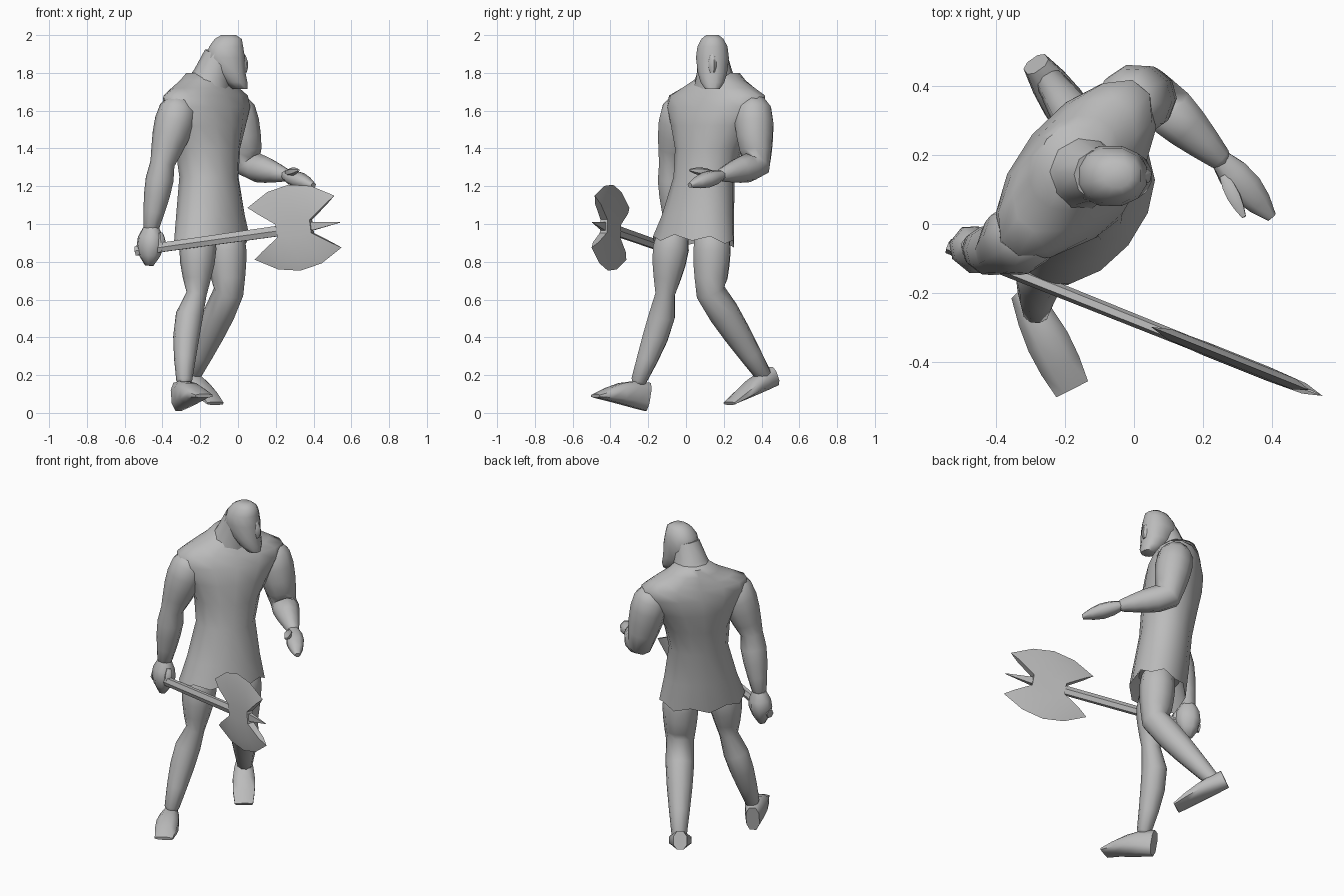
import bpy, bmesh, math
from mathutils import Vector

if "Cube" in bpy.data.objects:
    bpy.data.objects.remove(bpy.data.objects["Cube"])

shade = .5
grey = bpy.data.materials.new("plain_grey")
grey.use_nodes = True
grey.diffuse_color = (shade, shade, shade, 1)
grey.node_tree.nodes["Principled BSDF"].inputs["Base Color"].default_value = grey.diffuse_color

UP = Vector((0, 0, 1))
SIDE = Vector((.63, .77, 0))        # towards the figure's left
FORWARD = SIDE.cross(UP)


def finish(name, bm, sharp_angle):
    bmesh.ops.recalc_face_normals(bm, faces=bm.faces)
    mesh = bpy.data.meshes.new(name)
    bm.to_mesh(mesh)
    bm.free()
    mesh.materials.append(grey)
    part = bpy.data.objects.new(name, mesh)
    bpy.context.collection.objects.link(part)
    bpy.ops.object.select_all(action='DESELECT')
    part.select_set(True)
    bpy.context.view_layer.objects.active = part
    bpy.ops.object.shade_smooth_by_angle(angle=math.radians(sharp_angle))
    return part


def loft(name, stations, ref=SIDE, sides=10, level=False, square=1, sharp_angle=60):
    """Skin rings of (centre, half width along ref, half depth)."""
    bm = bmesh.new()
    loops = []
    last = len(stations) - 1
    for i, (centre, width, depth) in enumerate(stations):
        along = stations[min(i + 1, last)][0] - stations[max(i - 1, 0)][0]
        along = UP if level else along.normalized()
        a = (ref - along * ref.dot(along)).normalized()
        b = a.cross(along)
        loop = []
        for k in range(sides):
            turn = math.tau * (k + .5) / sides
            c, s = math.cos(turn), math.sin(turn)
            c = math.copysign(abs(c) ** square, c)
            s = math.copysign(abs(s) ** square, s)
            loop.append(bm.verts.new(centre + a * c * width + b * s * depth))
        loops.append(loop)
    for low, high in zip(loops, loops[1:]):
        for k in range(sides):
            bm.faces.new((low[k - 1], low[k], high[k], high[k - 1]))
    bm.faces.new(loops[0])
    bm.faces.new(loops[-1])
    return finish(name, bm, sharp_angle)


def limb(name, joints, radii, bulge, bow=0, steps=4):
    """Two muscled segments with rounded ends; bow pushes the lower one back."""
    stations = []
    for i in range(2):
        for k in range(steps + i):
            t = k / steps
            swell = math.sin(math.pi * t ** .7)
            centre = joints[i].lerp(joints[i + 1], t) - FORWARD * bow * swell * i
            radius = radii[i] * (1 - t) + radii[i + 1] * t + bulge * swell
            stations.append((centre, radius, radius))
    top, tip = radii[0] * .6, radii[2] * .6
    first = joints[0] + (joints[0] - joints[1]).normalized() * top
    end = joints[2] + (joints[2] - joints[1]).normalized() * tip
    loft(name, [(first, top, top)] + stations + [(end, tip, tip)])


def spindle(name, start, end, ref, width, depth, sides=8, steps=4):
    """A short form that swells early and narrows to its end."""
    stations = []
    for k in range(steps + 1):
        t = k / steps
        swell = math.sin(math.pi * (.2 + .7 * t))
        stations.append((Vector(start).lerp(Vector(end), t), width * swell, depth * swell))
    loft(name, stations, ref, sides, square=.85)


def foot(name, heel, toe, height, steps=4):
    """Wedge standing on the line from heel to toe."""
    heel, toe = Vector(heel), Vector(toe)
    stations = []
    for k in range(steps + 1):
        t = k / steps
        half = height * math.cos(t * math.pi / 2) + .01
        width = .04 + .015 * t + .02 * math.sin(math.pi * t)
        stations.append((heel.lerp(toe, t) + UP * half, width, half))
    loft(name, stations, (toe - heel).cross(UP), sides=8, square=.8)


# Torso with flared tunic, hollow under the hem: height, half width, half depth
hips = Vector((-.14, .04, .9))
lean = Vector((-.04, .16, 1))
figure = [(1, .19, .12), (.9, .25, .16), (1.05, .21, .16), (1.25, .17, .15), (1.4, .19, .16),
          (1.52, .25, .17), (1.62, .31, .165), (1.68, .31, .145), (1.72, .23, .135),
          (1.76, .15, .12), (1.8, .1, .1)]
torso = loft("torso_and_tunic", [(hips + lean * (z - hips.z), w, d) for z, w, d in figure],
             sides=14, level=True)

# Ragged hem, higher at the front
for v in torso.data.vertices:
    if v.co.z < .95:
        v.co.z += .15 * (v.co - hips).dot(FORWARD) + (.02 if v.index % 2 else -.01)

# Head turned to the side: height, face, back of skull, half width
face_y = .14
skull = [(1.715, .052, -.03, .04), (1.75, .052, -.07, .065), (1.8, .042, -.12, .08),
         (1.88, .04, -.175, .09), (1.94, .03, -.155, .082), (1.98, .022, -.125, .06),
         (2, -.01, -.09, .035)]
loft("head", [(Vector(((face + back) / 2, face_y, z)), (face - back) / 2, w)
              for z, face, back, w in skull],
     ref=Vector((1, 0, 0)), sides=12, level=True, square=.9)
loft("neck", [(Vector((-.17, .16, 1.68)), .15, .13), (Vector((-.135, .15, 1.79)), .1, .1),
              (Vector((-.1, face_y, 1.9)), .075, .08)])
spindle("nose", (.03, face_y, 1.8), (.02, face_y, 1.91), SIDE, .028, .028, sides=6)

# Arms: the right hangs down, the left is bent forward
right_shoulder = Vector((-.315, -.03, 1.61))
right_elbow = Vector((-.4, -.08, 1.32))
right_wrist = Vector((-.46, -.07, .98))
left_shoulder = Vector((-.01, .355, 1.61))
left_elbow = Vector((.055, .375, 1.31))
left_wrist = Vector((.25, .19, 1.26))
limb("right_arm", (right_shoulder, right_elbow, right_wrist), (.1, .065, .042), bulge=.016)
limb("left_arm", (left_shoulder, left_elbow, left_wrist), (.1, .074, .036), bulge=.014)

# Hands: a fist on the shaft and an open palm, each with a thumb
spindle("right_fist", right_wrist, (-.47, -.08, .78), SIDE, .066, .075)
spindle("right_thumb", (-.41, -.1, .95), (-.4, -.13, .86), SIDE, .022, .022, sides=6)
spindle("left_hand", left_wrist, (.4, .02, 1.205), SIDE, .052, .042)
spindle("left_thumb", (.26, .14, 1.27), (.32, .02, 1.285), SIDE, .022, .022, sides=6)

# Legs in mid stride
right_hip = Vector((-.21, -.07, .95))
right_knee = Vector((-.22, -.11, .63))
right_ankle = Vector((-.285, -.25, .17))
left_hip = Vector((-.06, .14, .93))
left_knee = Vector((-.05, .13, .64))
left_ankle = Vector((-.24, .41, .2))
limb("right_leg", (right_hip, right_knee, right_ankle), (.085, .054, .042), bulge=.023, bow=.03)
limb("left_leg", (left_hip, left_knee, left_ankle), (.095, .08, .044), bulge=.012)
foot("right_foot", (-.32, -.205, .005), (-.18, -.48, .08), height=.07)
foot("left_foot", (-.285, .465, .14), (-.12, .23, .04), height=.045)

# Axe laid out in its own slanted plane around the hub
hub = Vector((.3, -.4, .975))
shaft_way = Vector((1, -.4, .14))
blade_way = Vector((-.14, .06, 1))
thick_way = Vector((.37, .93, 0))
loft("axe_shaft", [(hub - shaft_way * .84, .028, .022), (hub - shaft_way * .07, .032, .018)],
     ref=UP, sides=6, sharp_angle=30)
loft("axe_spike", [(hub, .035, .018), (hub + shaft_way * .1, .03, .016),
                   (hub + shaft_way * .24, .002, .002)], ref=UP, sides=4, sharp_angle=30)

# Twin blades: curved cutting edge, bevel crease and root, mirrored across the shaft
half_edge, half_root, columns = .23, .09, 5
rows = []
for flip in (1, -1):
    reach = .233 if flip > 0 else .222
    for inward, thick in ((0, 0), (.35, .016), (1, .02)):
        row = []
        for k in range(columns):
            s = 2 * k / (columns - 1) - 1
            u = s * (half_edge + (half_root - half_edge) * inward)
            edge = reach - .09 * s * s
            row.append((hub + shaft_way * u + blade_way * flip * (edge + (.035 - edge) * inward),
                        thick_way * thick))
        rows.append(row)
rows[3:] = reversed(rows[3:])

bm = bmesh.new()
front, back = [[[bm.verts.new(p + t * sign) for p, t in row] for row in rows] for sign in (-1, 1)]
for grid in (front, back):
    for r, q in zip(grid, grid[1:]):
        for k in range(columns - 1):
            bm.faces.new((r[k], r[k + 1], q[k + 1], q[k]))
for i in range(len(rows) - 1):
    for end in (0, -1):
        bm.faces.new((front[i][end], front[i + 1][end], back[i + 1][end], back[i][end]))
bmesh.ops.remove_doubles(bm, verts=bm.verts, dist=.0001)
finish("axe_blades", bm, sharp_angle=20)
